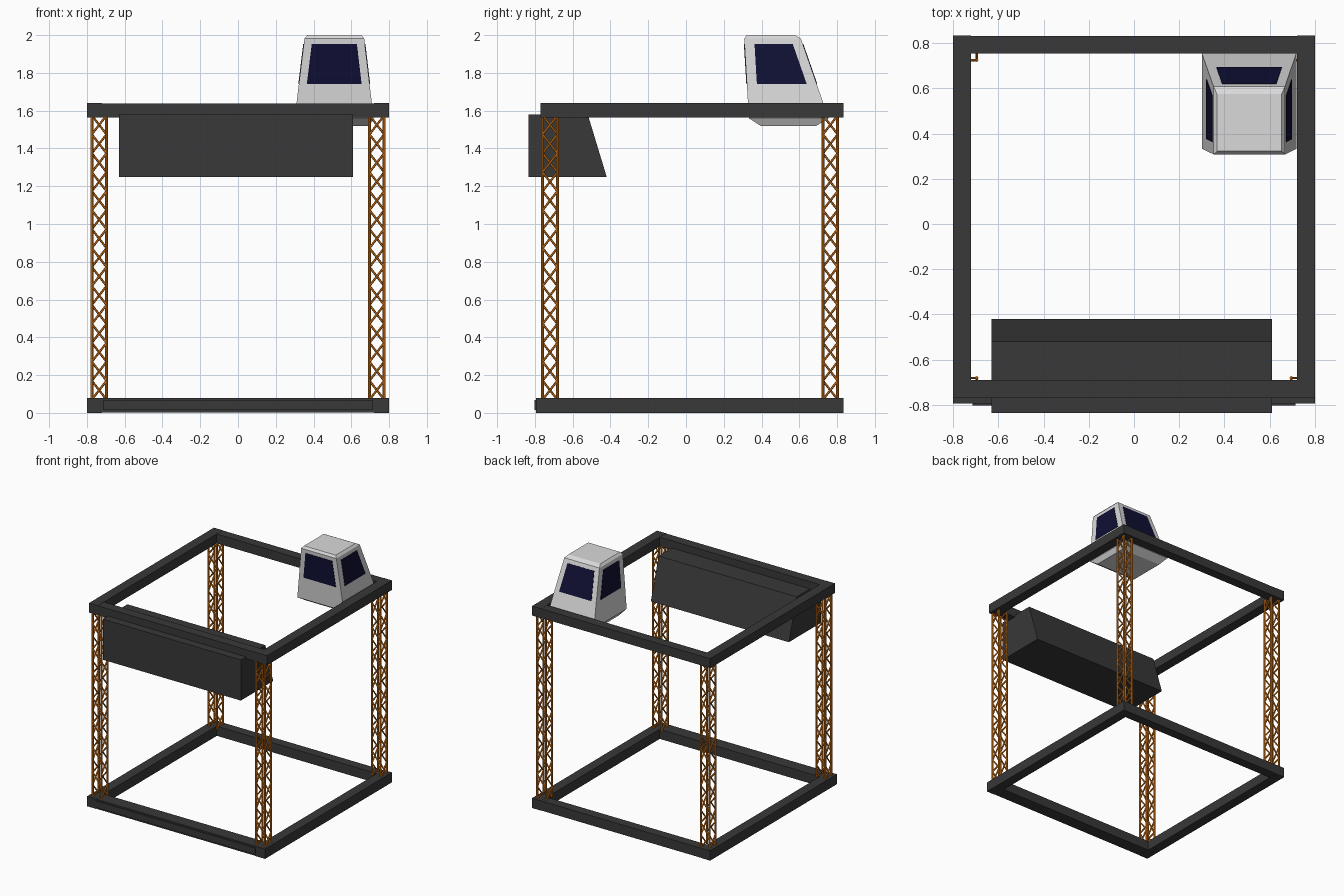
import bpy, bmesh, math
from mathutils import Vector

if "Cube" in bpy.data.objects:
    bpy.data.objects.remove(bpy.data.objects["Cube"])


def material(name, rgb):
    m = bpy.data.materials.new(name)
    m.diffuse_color = (*rgb, 1)
    m.use_nodes = True
    m.node_tree.nodes["Principled BSDF"].inputs["Base Color"].default_value = m.diffuse_color
    return m


DARK = material("dark grey", (0.04, 0.04, 0.04))
ORANGE = material("orange", (0.75, 0.2, 0.01))
WHITE = material("light grey", (0.7, 0.7, 0.7))
NAVY = material("navy glass", (0.005, 0.005, 0.035))


def finish(bm, name, mat):
    bmesh.ops.recalc_face_normals(bm, faces=bm.faces)
    me = bpy.data.meshes.new(name)
    bm.to_mesh(me)
    bm.free()
    me.materials.append(mat)
    ob = bpy.data.objects.new(name, me)
    bpy.context.collection.objects.link(ob)
    return ob


def loft(name, rings, mat):
    """Closed solid through rings with equal point counts."""
    bm = bmesh.new()
    vs = [[bm.verts.new(p) for p in r] for r in rings]
    n = len(rings[0])
    for a, b in zip(vs, vs[1:]):
        for i in range(n):
            j = (i + 1) % n
            bm.faces.new((a[i], a[j], b[j], b[i]))
    bm.faces.new(vs[0][::-1])
    bm.faces.new(vs[-1])
    return finish(bm, name, mat)


def rect(x0, x1, y0, y1, z):
    return [(x0, y0, z), (x1, y0, z), (x1, y1, z), (x0, y1, z)]


def box(name, x0, x1, y0, y1, z0, z1, mat):
    return loft(name, [rect(x0, x1, y0, y1, z0), rect(x0, x1, y0, y1, z1)], mat)


def rod(bm, a, b, r, sides):
    a, b = Vector(a), Vector(b)
    d = b - a
    mat = d.to_track_quat('Z', 'Y').to_matrix().to_4x4()
    mat.translation = (a + b) / 2
    bmesh.ops.create_cone(bm, cap_ends=True, segments=sides, radius1=r, radius2=r,
                          depth=d.length, matrix=mat)


# square frames, bottom and top
for level, z0, z1, yf in (("bottom", 0, 0.08, -0.795), ("top", 1.563, 1.64, -0.77)):
    for side, x0 in (("left", -0.8), ("right", 0.72)):
        box(f"{level}_{side}_beam", x0, x0 + 0.08, yf, 0.833, z0, z1, DARK)
    box(f"{level}_front_beam", -0.725, 0.725, yf + 0.001, -0.69, z0 + 0.001, z1 - 0.001, DARK)
    box(f"{level}_back_beam", -0.725, 0.725, 0.755, 0.832, z0 + 0.001, z1 - 0.001, DARK)
box("bottom_front_plate", -0.715, 0.715, -0.803, -0.79, 0.015, 0.068, DARK)

# lattice columns: four chords with zigzag lacing on each face
CELLS, ZB, ZT, R = 15, 0.07, 1.575, 0.008
for sy, cy in (("front", -0.72), ("back", 0.764)):
    for sx, cx in (("left", -0.735), ("right", 0.735)):
        bm = bmesh.new()
        h = 0.047 - R
        corners = [(cx - h, cy - h), (cx + h, cy - h), (cx + h, cy + h), (cx - h, cy + h)]
        for c in corners:
            rod(bm, (*c, ZB), (*c, ZT), R, 8)
        step = (ZT - ZB) / CELLS
        for f in range(4):
            ends = corners[f], corners[(f + 1) % 4]
            for k in range(CELLS):
                z = ZB + k * step
                rod(bm, (*ends[k % 2], z), (*ends[(k + 1) % 2], z + step), 0.006, 6)
        finish(bm, f"{sy}_{sx}_lattice_column", ORANGE)

# hopper with sloping inner side
profile = [(-0.835, 1.25), (-0.42, 1.25), (-0.52, 1.58), (-0.835, 1.58)]
loft("hopper", [[(x, y, z) for y, z in profile] for x in (-0.63, 0.61)], DARK)

# tapered cab
LOW = (0.30, 0.718, 0.333, 0.755)
HIGH = (0.352, 0.668, 0.308, 0.608)
ZL, ZH = 1.56, 1.982
loft("cab", [rect(0.33, 0.695, 0.395, 0.69, 1.52), rect(*LOW, ZL), rect(*HIGH, ZH),
             rect(0.367, 0.653, 0.322, 0.575, 2.0)], WHITE)


def cab_ring(z):
    t = (z - ZL) / (ZH - ZL)
    return [Vector(p) for p in rect(*(a + (b - a) * t for a, b in zip(LOW, HIGH)), z)]


# cab windows: thin plates lying on the four sloping walls
low, high = cab_ring(1.742), cab_ring(1.952)
for i, side in enumerate(("front", "right", "back", "left")):
    j = (i + 1) % 4
    margin = 0.042 if i % 2 == 0 else 0.053
    e0 = (low[j] - low[i]).normalized() * margin
    e1 = (high[j] - high[i]).normalized() * margin
    quad = [low[i] + e0, low[j] - e0, high[j] - e1, high[i] + e1]
    n = (quad[1] - quad[0]).cross(quad[3] - quad[0]).normalized()
    loft(f"{side}_cab_window", [[p - n * 0.002 for p in quad], [p + n * 0.003 for p in quad]], NAVY)
